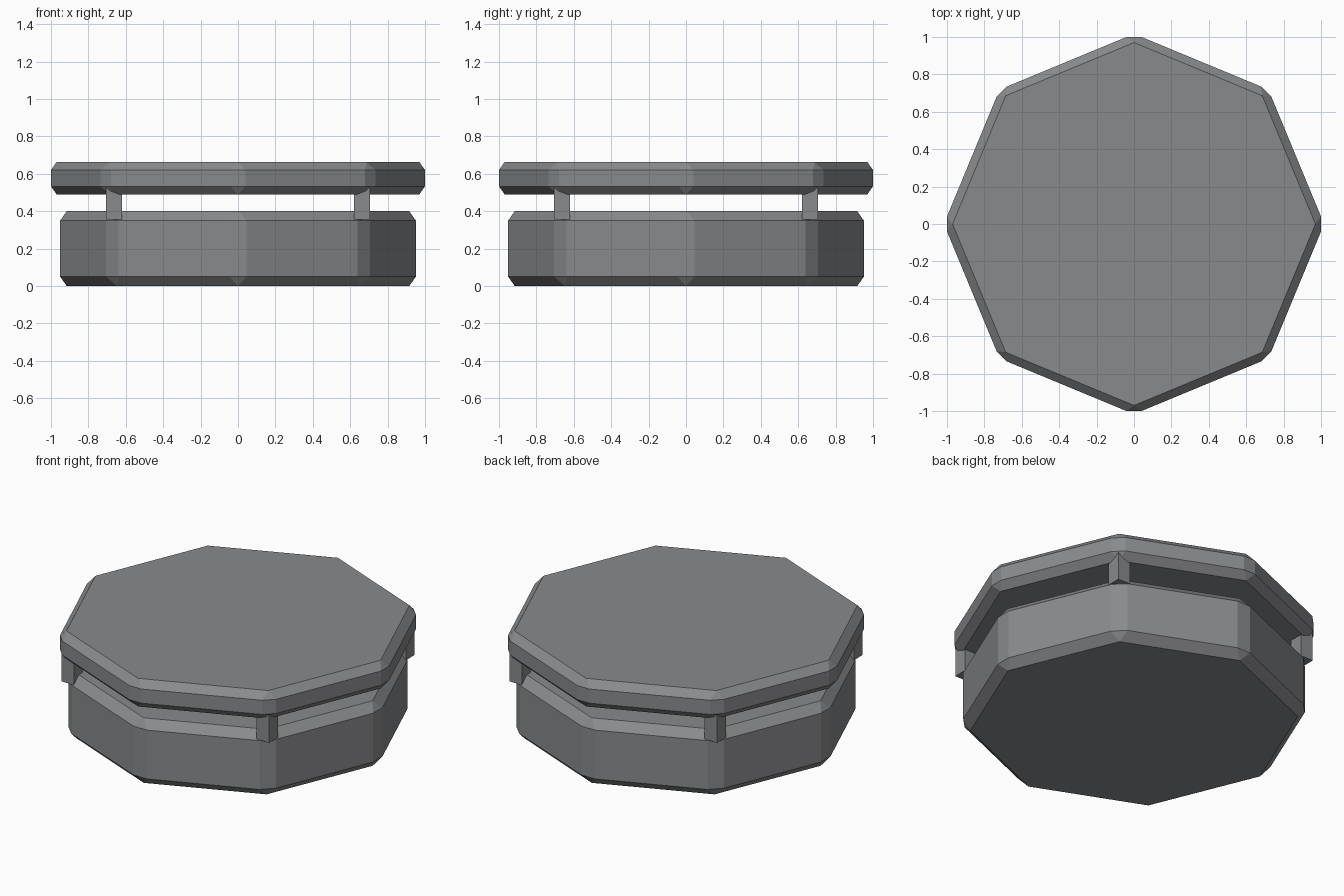
import bpy

if "Cube" in bpy.data.objects:
    bpy.data.objects.remove(bpy.data.objects["Cube"])

# Dark grey shared by all parts
grey = bpy.data.materials.new("dark_grey")
grey.diffuse_color = (0.25, 0.255, 0.265, 1)
grey.use_nodes = True
grey.node_tree.nodes["Principled BSDF"].inputs["Base Color"].default_value = grey.diffuse_color


def octagon_slab(name, radius, z0, z1, bevel):
    # Octagonal disc with corners on the axes, all edges chamfered once
    bpy.ops.mesh.primitive_cylinder_add(vertices=8, radius=radius, depth=z1 - z0,
                                        location=(0, 0, (z0 + z1) / 2))
    ob = bpy.context.object
    ob.name = name
    ob.data.materials.append(grey)
    m = ob.modifiers.new("chamfer", 'BEVEL')
    m.width = bevel
    m.segments = 1
    m.limit_method = 'NONE'


# Lower body and overhanging lid
octagon_slab("base_body", 0.97, 0.0, 0.4, 0.05)
octagon_slab("lid", 1.0165, 0.49, 0.663, 0.043)

# Four small square posts on the diagonals holding up the lid
for sx, sy, side in ((-1, -1, "front_left"), (1, -1, "front_right"),
                     (-1, 1, "back_left"), (1, 1, "back_right")):
    bpy.ops.mesh.primitive_cube_add(size=1, location=(sx * 0.664, sy * 0.664, 0.44))
    post = bpy.context.object
    post.name = side + "_post"
    post.scale = (0.085, 0.085, 0.17)
    post.data.materials.append(grey)
